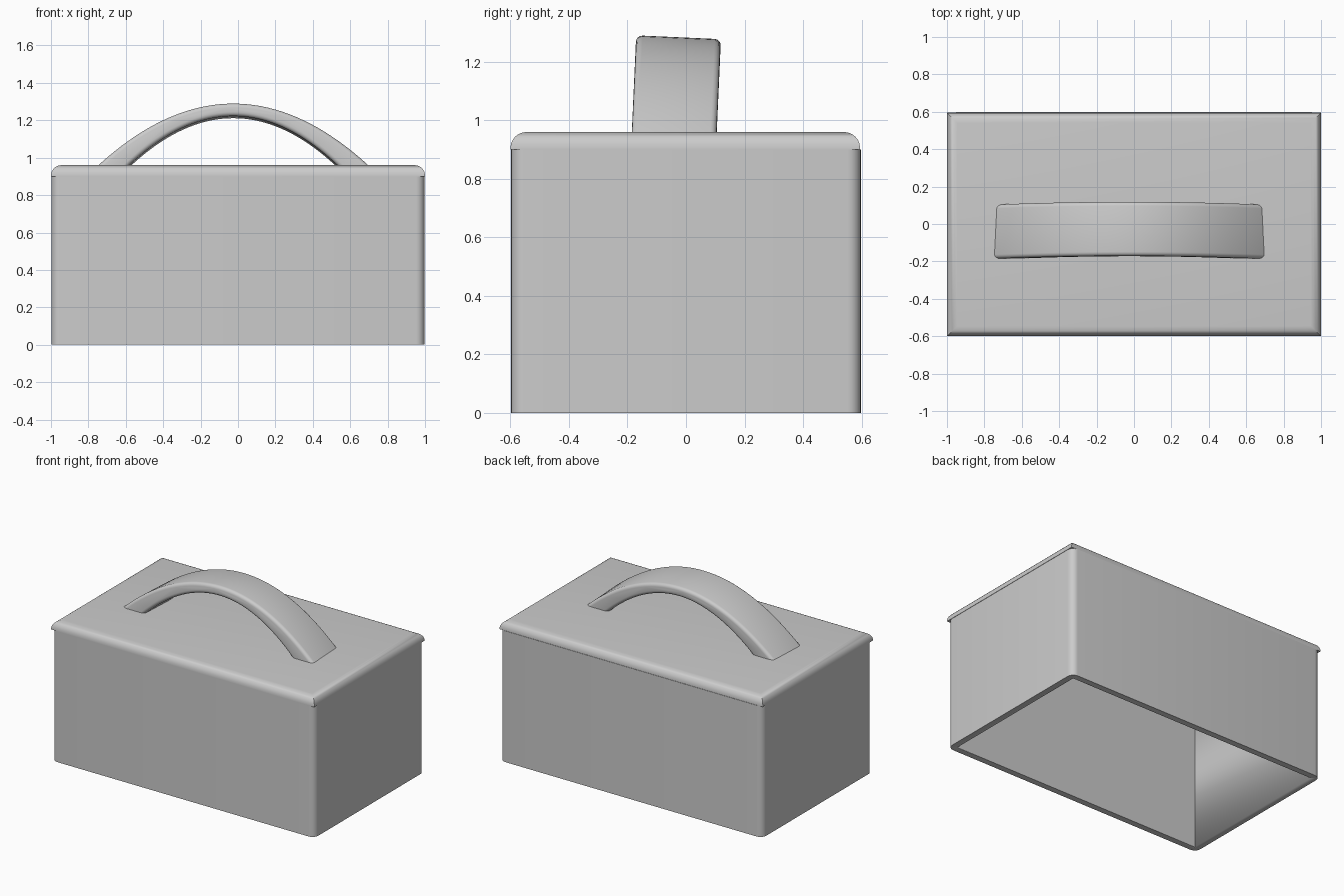
import bpy, bmesh, math
from mathutils import Matrix, Vector

cube = bpy.data.objects.get("Cube")
if cube:
    bpy.data.objects.remove(cube, do_unlink=True)

grey = bpy.data.materials.new("plain_grey")
grey.use_nodes = True
colour = (0.6, 0.6, 0.6, 1)
grey.diffuse_color = colour
grey.node_tree.nodes["Principled BSDF"].inputs["Base Color"].default_value = colour


def finish(bm, name):
    bmesh.ops.recalc_face_normals(bm, faces=bm.faces)
    mesh = bpy.data.meshes.new(name)
    bm.to_mesh(mesh)
    bm.free()
    mesh.materials.append(grey)
    obj = bpy.data.objects.new(name, mesh)
    bpy.context.collection.objects.link(obj)
    bpy.ops.object.select_all(action='DESELECT')
    obj.select_set(True)
    bpy.context.view_layer.objects.active = obj
    bpy.ops.object.shade_smooth_by_angle(angle=math.radians(35))
    return obj


def block(bm, size, centre):
    matrix = Matrix.Translation(centre) @ Matrix.Diagonal((*size, 1))
    bmesh.ops.create_cube(bm, size=1, matrix=matrix)


def round_edges(bm, edges, radius, segments=6):
    bmesh.ops.bevel(bm, geom=edges, offset=radius, segments=segments,
                    profile=0.5, affect='EDGES')


def is_upright(edge):
    a, b = edge.verts
    return abs(a.co.z - b.co.z) > 0.1


# Open-bottomed box: rounded outer corners, square inner corners
LIP, WALL = 0.90, 0.045
bm = bmesh.new()
block(bm, (1.995, 1.195, LIP), (0, 0, LIP / 2))
round_edges(bm, [e for e in bm.edges if is_upright(e)], 0.045)
box = finish(bm, "box_body")

bm = bmesh.new()
block(bm, (2 - 2 * WALL, 1.2 - 2 * WALL, 2), (0, 0, LIP / 2))
cutter = finish(bm, "box_hollow_cutter")
cutter.hide_render = True
cutter.hide_viewport = True
cutter.display_type = 'WIRE'
hollow = box.modifiers.new("hollow", 'BOOLEAN')
hollow.operation = 'DIFFERENCE'
hollow.object = cutter

# Lid with rounded top edges and mitred corners
TOP = 0.96
bm = bmesh.new()
block(bm, (2, 1.195, TOP - LIP), (0, -0.0025, (TOP + LIP) / 2))
top_edges = [e for e in bm.edges if all(v.co.z > TOP - 0.01 for v in e.verts)]
round_edges(bm, top_edges, 0.055)
finish(bm, "lid")

# Arched handle: strip between two parabolas, thicker towards the feet
STEPS, WIDTH, FOOT = 40, 0.29, 0.93
CENTRE = Vector((-0.025, -0.04, TOP))


def arch(apex, half_span):
    """Points of a parabola that crosses the lid at half_span."""
    bend = (apex - TOP) / half_span ** 2
    reach = math.sqrt((apex - FOOT) / bend)
    xs = [reach * (2 * i / STEPS - 1) for i in range(STEPS + 1)]
    return [(x, apex - bend * x * x) for x in xs]


outline = arch(1.284, 0.715) + arch(1.217, 0.55)[::-1]
bm = bmesh.new()
face = bm.faces.new([bm.verts.new((x, -WIDTH / 2, z - TOP)) for x, z in outline])
extruded = bmesh.ops.extrude_face_region(bm, geom=[face])["geom"]
bmesh.ops.translate(bm, vec=(0, WIDTH, 0),
                    verts=[v for v in extruded if isinstance(v, bmesh.types.BMVert)])

# Soften the long edges, then lean the handle slightly backwards
rims = [e for e in bm.edges
        if abs(e.verts[0].co.y - e.verts[1].co.y) < 0.01
        and not all(abs(v.co.z - (FOOT - TOP)) < 0.001 for v in e.verts)]
round_edges(bm, rims, 0.022, 4)
lean = Matrix.Translation(CENTRE) @ Matrix.Rotation(-0.045, 4, 'X')
bmesh.ops.transform(bm, matrix=lean, verts=bm.verts)
finish(bm, "handle")
